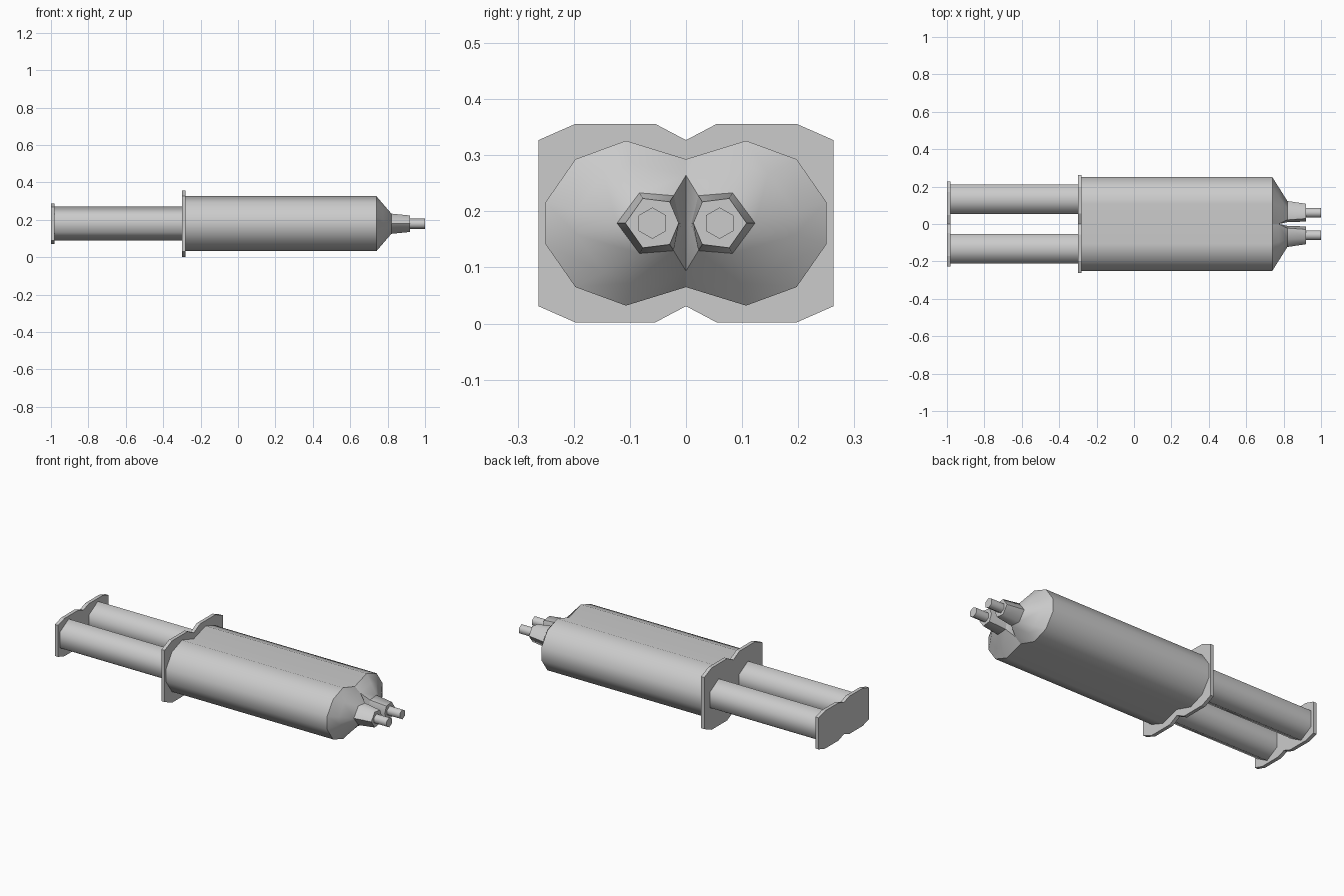
import bpy, bmesh
from math import sin, cos, pi, radians

cube = bpy.data.objects.get("Cube")
if cube:
    bpy.data.objects.remove(cube, do_unlink=True)

grey = bpy.data.materials.new("light_grey")
grey.use_nodes = True
COLOUR = (0.6, 0.6, 0.6, 1)
grey.diffuse_color = COLOUR
grey.node_tree.nodes["Principled BSDF"].inputs["Base Color"].default_value = COLOUR
MID_Z = 0.179


def loft(name, rings, smooth_angle, cap_start=True, cap_end=True):
    """Skin a list of (x, [(y, z), ...]) rings along the x axis."""
    bm = bmesh.new()
    loops = [[bm.verts.new((x, y, z)) for y, z in pts] for x, pts in rings]
    for a, b in zip(loops, loops[1:]):
        for i in range(len(a)):
            j = (i + 1) % len(a)
            bm.faces.new((a[i], a[j], b[j], b[i]))
    if cap_start:
        bm.faces.new(loops[0])
    if cap_end:
        bm.faces.new(loops[-1])
    bmesh.ops.remove_doubles(bm, verts=bm.verts[:], dist=0.0005)
    bmesh.ops.recalc_face_normals(bm, faces=bm.faces[:])
    for f in bm.faces:
        f.smooth = True
    for e in bm.edges:
        if len(e.link_faces) == 2:
            e.smooth = e.calc_face_angle() < radians(smooth_angle)
    mesh = bpy.data.meshes.new(name)
    bm.to_mesh(mesh)
    bm.free()
    mesh.materials.append(grey)
    obj = bpy.data.objects.new(name, mesh)
    bpy.context.collection.objects.link(obj)
    return obj


def quarter_to_half(quarter):
    """Reflect the upper outline below the middle height."""
    return quarter + [(y, 2 * MID_Z - z) for y, z in reversed(quarter)]


def half_to_full(half):
    """Reflect a half outline that starts and ends on y = 0."""
    return half + [(-y, z) for y, z in reversed(half[1:-1])]


def hexagon(y, r):
    return [(y + r * sin(i * pi / 3), MID_Z + r * cos(i * pi / 3)) for i in range(6)]


def side(pts, s):
    return [(s * y, z) for y, z in pts]


# Twin barrel with a figure-eight section
lobe = quarter_to_half([(0, 0.293), (0.107, 0.326), (0.197, 0.293), (0.25, 0.217)])
barrel = half_to_full(lobe)
loft("barrel", [(-0.28, barrel), (0.74, barrel)], 40, cap_end=False)

# Finger flange and plunger end plate share one wavy outline
flange = half_to_full(quarter_to_half([(0, 0.327), (0.055, 0.356), (0.197, 0.356), (0.263, 0.327)]))
loft("finger_flange", [(-0.30, flange), (-0.28, flange)], 10)
plate = [(y * 0.865, MID_Z + (z - MID_Z) * 0.61) for y, z in flange]
loft("plunger_plate", [(-1.0, plate), (-0.98, plate)], 10)

# Nozzle outlines: top inner, top, outer, bottom, bottom inner, inner
nozzle_base = [(0.022, 0.228), (0.083, 0.233), (0.123, MID_Z),
               (0.083, 0.125), (0.022, 0.130), (0.010, MID_Z)]
nozzle_end = [(0.029, 0.217), (0.077, 0.223), (0.108, MID_Z),
              (0.077, 0.135), (0.029, 0.141), (0.013, MID_Z)]

# Shoulder rings: the lobe narrows to the nozzle and splits at a valley
lobe_ring = lobe + [(0, MID_Z)]
shoulder_end = [nozzle_base[i] for i in (0, 1, 1, 2, 2, 3, 3, 4, 5)]
T = 0.44
shoulder_mid = [(a[0] + (b[0] - a[0]) * T, a[1] + (b[1] - a[1]) * T)
                for a, b in zip(lobe_ring, shoulder_end)]
for i in (0, 7, 8):
    shoulder_mid[i] = (0, shoulder_mid[i][1])

for label, s in (("front", -1), ("back", 1)):
    loft(label + "_shoulder",
         [(0.74, side(lobe_ring, s)), (0.775, side(shoulder_mid, s)),
          (0.82, side(shoulder_end, s))], 50, cap_start=False, cap_end=False)
    loft(label + "_nozzle",
         [(0.82, side(nozzle_base, s)), (0.92, side(nozzle_end, s))], 65, cap_start=False)
    tip = hexagon(s * 0.06, 0.028)
    loft(label + "_tip", [(0.92, tip), (1.0, tip)], 65)
    rod = hexagon(s * 0.132, 0.091)
    loft(label + "_plunger_rod", [(-0.98, rod), (-0.30, rod)], 65)
